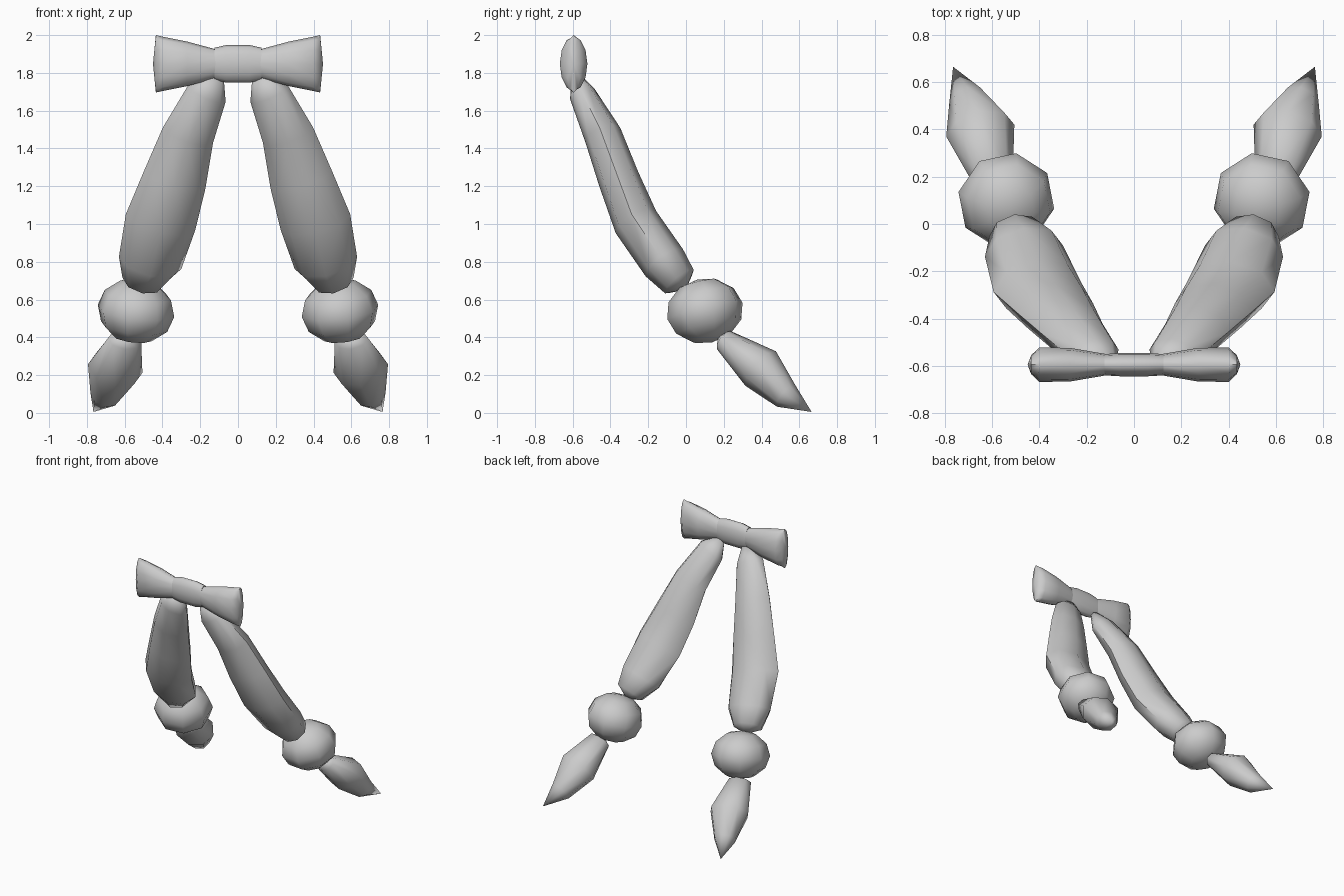
import bpy, bmesh
from math import cos, sin, pi, radians
from mathutils import Vector, Euler

cube = bpy.data.objects.get("Cube")
if cube:
    bpy.data.objects.remove(cube, do_unlink=True)

grey = bpy.data.materials.new("soft_grey")
grey.use_nodes = True
grey.diffuse_color = (0.6, 0.6, 0.6, 1)
grey.node_tree.nodes["Principled BSDF"].inputs["Base Color"].default_value = (0.6, 0.6, 0.6, 1)


def finish(bm, name):
    bmesh.ops.recalc_face_normals(bm, faces=bm.faces)
    mesh = bpy.data.meshes.new(name)
    bm.to_mesh(mesh)
    bm.free()
    mesh.materials.append(grey)
    obj = bpy.data.objects.new(name, mesh)
    bpy.context.collection.objects.link(obj)
    bpy.ops.object.select_all(action='DESELECT')
    obj.select_set(True)
    bpy.context.view_layer.objects.active = obj
    bpy.ops.object.shade_smooth_by_angle(angle=radians(60))
    return obj


def loft(name, start, rings, end, across, sides, side=1):
    """Elliptical rings (centre, wide, thin) between two end points."""
    flip = Vector((side, 1, 1))
    path = [Vector(start)] + [Vector(r[0]) for r in rings] + [Vector(end)]
    bm = bmesh.new()
    loops = []
    for i, (centre, wide, thin) in enumerate(rings, 1):
        tangent = (path[i + 1] - path[i - 1]).normalized()
        u = Vector(across)
        u = (u - tangent * u.dot(tangent)).normalized()
        v = tangent.cross(u)
        angles = [2 * pi * k / sides for k in range(sides)]
        loops.append([bm.verts.new((path[i] + u * wide * cos(a) + v * thin * sin(a)) * flip)
                      for a in angles])
    for k in range(sides):
        n = (k + 1) % sides
        for a, b in zip(loops, loops[1:]):
            bm.faces.new((a[k], a[n], b[n], b[k]))
    for point, loop in ((path[0], loops[0]), (path[-1], loops[-1])):
        tip = bm.verts.new(point * flip)
        for k in range(sides):
            bm.faces.new((loop[k], loop[(k + 1) % sides], tip))
    return finish(bm, name)


BOW_Y, BOW_Z = -0.595, 1.848


def bow_part(name, start, profile, end, side=1):
    rings = [((x, BOW_Y, BOW_Z), tall, deep) for x, tall, deep in profile]
    loft(name, (start, BOW_Y, BOW_Z), rings, (end, BOW_Y, BOW_Z), (0, 0, 1), 12, side)


# Bow knot
bow_part("bow_knot", -0.125,
         [(-0.125, 0.085, 0.045), (-0.06, 0.1, 0.049), (0.06, 0.1, 0.049), (0.125, 0.085, 0.045)],
         0.125)

for side, label in ((1, "left"), (-1, "right")):
    # Bow loop
    bow_part(label + "_bow_loop", 0.1,
             [(0.1, 0.072, 0.042), (0.27, 0.118, 0.071), (0.4, 0.144, 0.073), (0.435, 0.152, 0.04)],
             0.45, side)

    # Long ribbon tail
    loft(label + "_ribbon", (0.08, -0.6, 1.83),
         [((0.165, -0.55, 1.69), 0.11, 0.07),
          ((0.265, -0.44, 1.47), 0.14, 0.1),
          ((0.335, -0.355, 1.235), 0.17, 0.11),
          ((0.41, -0.265, 1.01), 0.19, 0.122),
          ((0.465, -0.115, 0.795), 0.17, 0.122),
          ((0.505, -0.035, 0.695), 0.11, 0.098)],
         (0.51, 0.0, 0.655), (1, 0, 0), 8, side)

    # Bead
    bm = bmesh.new()
    bmesh.ops.create_uvsphere(bm, u_segments=8, v_segments=6, radius=1)
    turn = Euler((radians(12), radians(-9 * side), radians(10 * side))).to_matrix()
    for v in bm.verts:
        v.co = turn @ (v.co * Vector((0.208, 0.208, 0.172))) + Vector((0.54 * side, 0.1, 0.54))
    finish(bm, label + "_bead")

    # Pointed drop
    loft(label + "_drop", (0.585, 0.17, 0.4),
         [((0.6, 0.2, 0.385), 0.09, 0.06),
          ((0.65, 0.395, 0.235), 0.148, 0.122),
          ((0.705, 0.53, 0.09), 0.08, 0.075)],
         (0.765, 0.665, 0.005), (1, 0, 0), 8, side)
